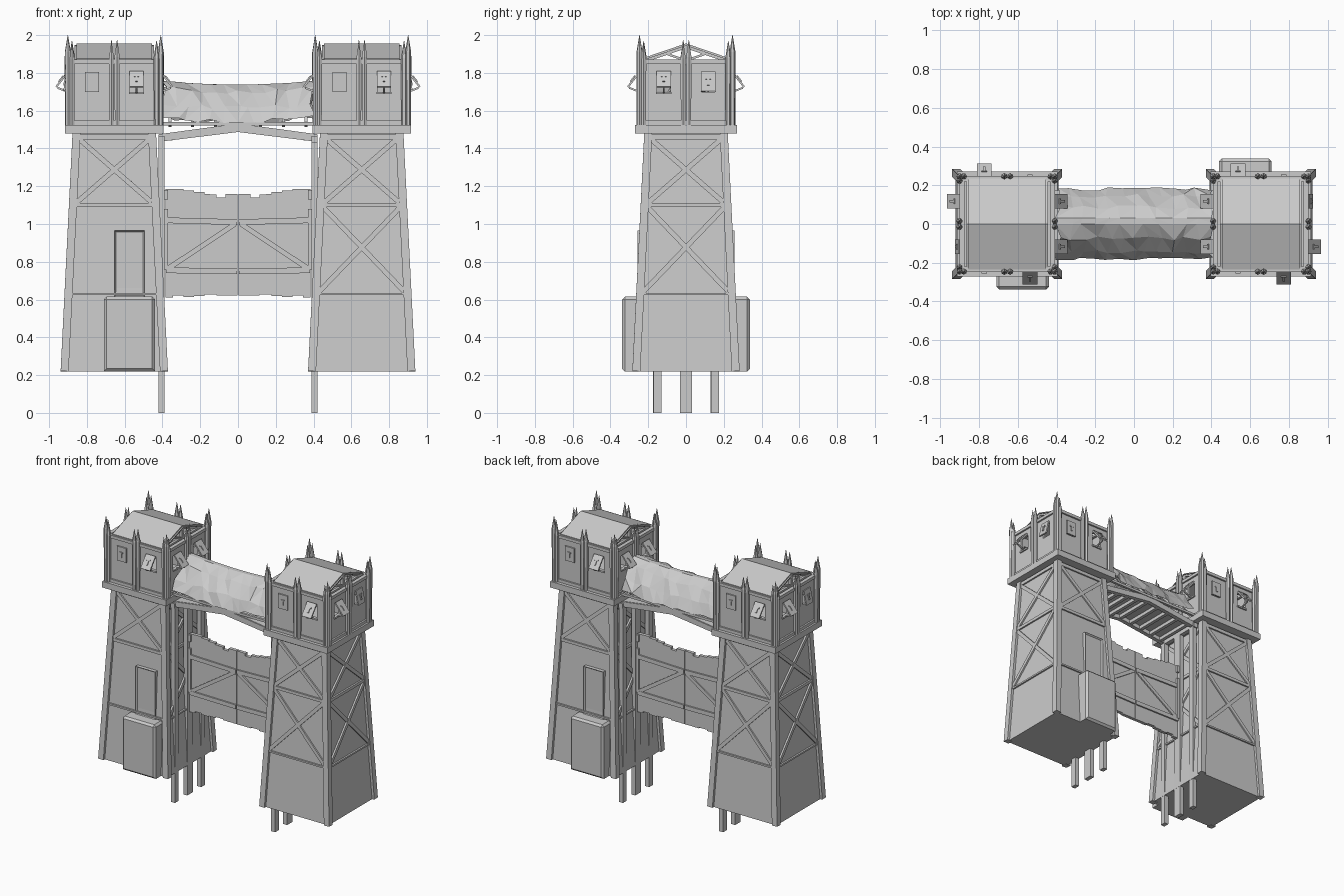
import bpy, bmesh, math, random
from mathutils import Matrix, Vector

random.seed(4)
if "Cube" in bpy.data.objects:
    bpy.data.objects.remove(bpy.data.objects["Cube"])

grey = bpy.data.materials.new("weathered_grey")
grey.use_nodes = True
GREY = (0.6, 0.6, 0.6, 1)
grey.diffuse_color = GREY
grey.node_tree.nodes["Principled BSDF"].inputs["Base Color"].default_value = GREY

TURN = Matrix.Rotation(math.pi, 4, 'Z')
LEFT_SPOT = Matrix.Translation((-0.655, 0, 0))


def finish(name, bm, spots=(Matrix(),)):
    bmesh.ops.recalc_face_normals(bm, faces=bm.faces)
    mesh = bpy.data.meshes.new(name)
    bm.to_mesh(mesh)
    bm.free()
    mesh.materials.append(grey)
    for spot in spots:
        ob = bpy.data.objects.new(name, mesh)
        ob.matrix_world = spot
        bpy.context.collection.objects.link(ob)


def box(bm, lo, hi, m=Matrix()):
    lo, hi = Vector(lo), Vector(hi)
    size = Matrix.Diagonal((*(hi - lo), 1))
    bmesh.ops.create_cube(bm, size=1, matrix=m @ Matrix.Translation((lo + hi) / 2) @ size)


def beam(bm, a, b, width, depth, out=(0, -1, 0), m=Matrix()):
    # Timber from a to b, its depth measured along the out direction
    a, b = Vector(a), Vector(b)
    z = (b - a).normalized()
    x = z.cross(Vector(out)).normalized()
    y = z.cross(x)
    frame = Matrix((x, y, z)).transposed().to_4x4()
    frame.translation = (a + b) / 2
    size = Matrix.Diagonal((width, depth, (b - a).length, 1))
    bmesh.ops.create_cube(bm, size=1, matrix=m @ frame @ size)


def prism(bm, outline, place, shift):
    # Extruded polygon: place turns 2D points to 3D
    face = bm.faces.new([bm.verts.new(place(*p)) for p in outline])
    new = bmesh.ops.extrude_face_region(bm, geom=[face])["geom"]
    bmesh.ops.translate(bm, vec=shift, verts=[v for v in new if isinstance(v, bmesh.types.BMVert)])


def side(k):
    return Matrix.Rotation(k * math.pi / 2, 4, 'Z')


def half(z):
    # Half width of the tapering tower at height z
    return 0.278 - (z - 0.22) * 0.05


TOWERS = (LEFT_SPOT, TURN @ LEFT_SPOT)
LOW, FLOOR, EAVE = 0.22, 1.48, 1.87

# Tapered tower walls
bm = bmesh.new()
rings = []
for z in (LOW, FLOOR):
    h = half(z) - 0.012
    rings.append([bm.verts.new((x * h, y * h, z)) for x, y in ((-1, -1), (1, -1), (1, 1), (-1, 1))])
bm.faces.new(rings[0])
bm.faces.new(rings[1])
for i in range(4):
    j = (i + 1) % 4
    bm.faces.new((rings[0][i], rings[0][j], rings[1][j], rings[1][i]))
finish("tower_wall", bm, TOWERS)

# Corner legs, cross rails and diagonal braces
legs, rails, braces = bmesh.new(), bmesh.new(), bmesh.new()
for k in range(4):
    m = side(k)

    def at(u, z, inset=0.008):
        return (u * (half(z) - 0.03), -half(z) + inset, z)

    a, b = half(LOW) - 0.015, half(FLOOR) - 0.015
    beam(legs, (-a, -a, LOW), (-b, -b, FLOOR), 0.042, 0.042, m=m)
    for z, w in ((0.63, 0.012), (1.1, 0.022), (1.46, 0.025)):
        beam(rails, at(-1, z), at(1, z), w, 0.016, m=m)
    for z0, z1 in ((1.11, 1.45), (0.64, 1.09)):
        if k == 0 and z0 < 1:
            continue
        for s in (-1, 1):
            beam(braces, at(-s, z0), at(s, z1), 0.026, 0.014 + 0.002 * s, m=m)
finish("corner_legs", legs, TOWERS)
finish("cross_rails", rails, TOWERS)
finish("diagonal_braces", braces, TOWERS)

# Entrance block with a chamfered top, and the doorway above it
bm = bmesh.new()
box(bm, (-0.055, -0.338, LOW), (0.215, -0.2, 0.615))
rim = [e for e in bm.edges if all(v.co.z > 0.6 or v.co.y < -0.3 for v in e.verts)]
bmesh.ops.bevel(bm, geom=rim, offset=0.014, segments=1, affect='EDGES')
finish("entrance_block", bm, TOWERS)
bm = bmesh.new()
box(bm, (0, -0.256, 0.615), (0.16, -0.2, 0.965))
panel = min(bm.faces, key=lambda f: f.calc_center_median().y)
bmesh.ops.inset_individual(bm, faces=[panel], thickness=0.012, depth=-0.012)
finish("doorway", bm, TOWERS)

# Platform under the lookout room
bm = bmesh.new()
box(bm, (-0.26, -0.27, FLOOR), (0.26, 0.27, 1.525))
finish("platform", bm, TOWERS)

# Lookout room: walls around window openings, hatches, props, trim
walls, hatches, trim = bmesh.new(), bmesh.new(), bmesh.new()
TILT = {(0, 1): 38, (2, 1): 38, (1, 1): 38, (1, -1): 38, (3, -1): 38, (3, 1): 12}
W, WZ = 0.235, (1.7, 1.8)
for k in range(4):
    m = side(k)
    for z0, z1 in ((1.525, WZ[0]), (WZ[1], EAVE)):
        box(walls, (-W, -W, z0), (W, -W + 0.015, z1), m)
    for u0, u1 in ((-W, -0.153), (-0.083, 0.083), (0.083 + 0.07, W)):
        box(walls, (u0, -W, WZ[0]), (u1, -W + 0.015, WZ[1]), m)
    for z in (1.535, EAVE - 0.012):
        box(trim, (-W, -W - 0.012, z - 0.01), (W, -W, z + 0.012), m)
    for s in (-1, 1):
        tilt = math.radians(TILT.get((k, s), 0))
        u = 0.118 * s
        hinge = m @ Matrix.Translation((u, -W - 0.004, WZ[1] + 0.005)) @ Matrix.Rotation(-tilt, 4, 'X')
        box(hatches, (-0.038, -0.01, -0.105), (0.038, 0, 0), hinge)
        box(hatches, (-0.006, -0.016, -0.075), (0.006, -0.01, -0.035), hinge)
        box(hatches, (-0.014, -0.016, -0.042), (0.014, -0.01, -0.035), hinge)
        if tilt > 0.3:
            tip = Vector((u, -W - 0.004 - 0.1 * math.sin(tilt), WZ[1] - 0.1 * math.cos(tilt)))
            beam(trim, (u, -W, WZ[0] - 0.005), tip, 0.01, 0.01, (1, 0, 0), m)
            box(trim, (u - 0.04, -W - 0.01, WZ[0] - 0.012), (u + 0.04, -W, WZ[0]), m)
finish("lookout_walls", walls, TOWERS)
finish("window_hatches", hatches, TOWERS)
finish("lookout_trim", trim, TOWERS)

# Sharpened stakes at the corners and in pairs along each wall
bm = bmesh.new()


def stake(x, y, top, m):
    for r0, r1, z0, z1 in ((0.014, 0.016, 1.525, top - 0.09), (0.016, 0.001, top - 0.09, top)):
        bmesh.ops.create_cone(bm, cap_ends=True, segments=6, radius1=r0, radius2=r1, depth=z1 - z0,
                              matrix=m @ Matrix.Translation((x, y, (z0 + z1) / 2)))


for k in range(4):
    stake(-0.246, -0.246, 2.0, side(k))
    stake(-0.224, -0.246, 1.96, side(k))
    stake(-0.246, -0.224, 1.97, side(k))
    stake(-0.015, -0.247, 1.965, side(k))
    stake(0.015, -0.247, 1.975, side(k))
finish("stakes", bm, TOWERS)

# Gabled roof sheet with softened ends, and its trusses
bm = bmesh.new()
gable = [(-0.235, 1.862), (-0.235, 1.876), (0, 1.956), (0.235, 1.876), (0.235, 1.862), (0, 1.942)]
prism(bm, gable, lambda y, z: (-0.21, y, z), (0.42, 0, 0))
ends = [e for e in bm.edges if all(abs(v.co.x) > 0.2 for v in e.verts) and
        abs(e.verts[0].co.y - e.verts[1].co.y) > 0.1 and e.calc_length() < 0.3 and
        max(v.co.z for v in e.verts) > 1.95]
bmesh.ops.bevel(bm, geom=ends, offset=0.009, segments=2, affect='EDGES')
finish("lookout_roof", bm, TOWERS)
bm = bmesh.new()
for x in (-0.195, 0, 0.195):
    beam(bm, (x, -0.23, 1.86), (x, 0.23, 1.86), 0.018, 0.018, (1, 0, 0))
    beam(bm, (x, 0, 1.86), (x, 0, 1.945), 0.018, 0.018, (1, 0, 0))
    for s in (-1, 1):
        beam(bm, (x, s * 0.23, 1.86), (x, 0, 1.938), 0.016, 0.018, (1, 0, 0))
        beam(bm, (x, 0, 1.865), (x, s * 0.1, 1.9), 0.012, 0.014, (1, 0, 0))
finish("roof_trusses", bm, TOWERS)

# Bridge supports: three posts and a head beam beside each tower
ENDS = (Matrix(), TURN)
bm = bmesh.new()
for y, w in ((-0.155, 0.042), (0, 0.064), (0.15, 0.042)):
    box(bm, (-0.422, y - w / 2, 0), (-0.39, y + w / 2, 1.46))
box(bm, (-0.422, -0.18, 1.43), (-0.39, 0.18, 1.465))
finish("bridge_posts", bm, ENDS)

# Arched bridge: side beams, deck and cross timbers
bm = bmesh.new()
arch = [(-0.42, 1.435), (0, 1.487), (0.42, 1.435), (0.42, 1.472), (0, 1.53), (-0.42, 1.472)]
for y in (-0.17, 0.14):
    prism(bm, arch, lambda x, z: (x, y, z), (0, 0.03, 0))
finish("bridge_beams", bm)
bm = bmesh.new()
deck = [(-0.42, 1.462), (0, 1.518), (0.42, 1.462), (0.42, 1.475), (0, 1.532), (-0.42, 1.475)]
prism(bm, deck, lambda x, z: (x, -0.165, z), (0, 0.33, 0))
for i in range(9):
    x = -0.36 + i * 0.09
    z = 1.515 - 0.13 * abs(x)
    box(bm, (x - 0.012, -0.15, z - 0.025), (x + 0.012, 0.15, z))
finish("bridge_deck", bm)

# Frame carrying the cloth: ridge pole, eave poles, rafters
bm = bmesh.new()
beam(bm, (-0.42, 0, 1.715), (0.42, 0, 1.715), 0.02, 0.02)
for s in (-1, 1):
    beam(bm, (-0.42, s * 0.165, 1.53), (0.42, s * 0.165, 1.53), 0.018, 0.018)
    for i in range(7):
        x = -0.36 + i * 0.12
        beam(bm, (x, s * 0.165, 1.52), (x, 0, 1.71), 0.016, 0.016, (1, 0, 0))
finish("cloth_frame", bm)

# Draped, rumpled cloth roof, faceted
bm = bmesh.new()
DRAPE = ((-0.178, 1.545), (-0.145, 1.615), (-0.075, 1.7), (0, 1.738), (0.03, 1.738),
         (0.085, 1.695), (0.145, 1.615), (0.178, 1.545))
COLS = 12
grid = []
for i in range(COLS + 1):
    t = 2 * i / COLS - 1
    row = []
    for j, (y, z) in enumerate(DRAPE):
        rough = 0 if j in (3, 4) else 0.011
        dx = random.uniform(-0.02, 0.02)
        row.append(bm.verts.new((t * 0.395 + dx, y + random.uniform(-rough, rough),
                                 z + 0.02 * t * t + random.uniform(-rough, rough))))
    grid.append(row)
for i in range(COLS):
    for j in range(len(DRAPE) - 1):
        a, b, c, d = grid[i][j], grid[i + 1][j], grid[i + 1][j + 1], grid[i][j + 1]
        tris = ((a, b, c), (a, c, d)) if random.random() < 0.5 else ((a, b, d), (b, c, d))
        for tri in tris:
            bm.faces.new(tri)
bmesh.ops.solidify(bm, geom=bm.faces[:], thickness=0.008)
finish("cloth_roof", bm)

# Gate leaves of ragged planks, with rails, brace and hinge plates
bm = bmesh.new()
x = -0.385
while x < -0.004:
    x1 = min(x + random.uniform(0.025, 0.06), -0.002)
    top = 1.15 + 0.03 * (x / 0.385) ** 2 + random.uniform(-0.014, 0.012)
    box(bm, (x, -0.012, 0.615 + random.uniform(-0.01, 0.015)), (x1, 0.012, top))
    x = x1
finish("gate_planks", bm, ENDS)
bm = bmesh.new()
for s in (-1, 1):
    y = s * 0.016
    beam(bm, (-0.382, y, 1.02), (-0.004, y, 1.01), 0.03, 0.014)
    beam(bm, (-0.382, y, 0.755), (-0.004, y, 0.75), 0.03, 0.014)
    beam(bm, (-0.37, y, 0.765), (-0.015, y, 1.0), 0.026, 0.01)
for z0, z1 in ((0.76, 1.08), (1.13, 1.18)):
    box(bm, (-0.392, -0.026, z0), (-0.37, 0.026, z1))
finish("gate_frame", bm, ENDS)
